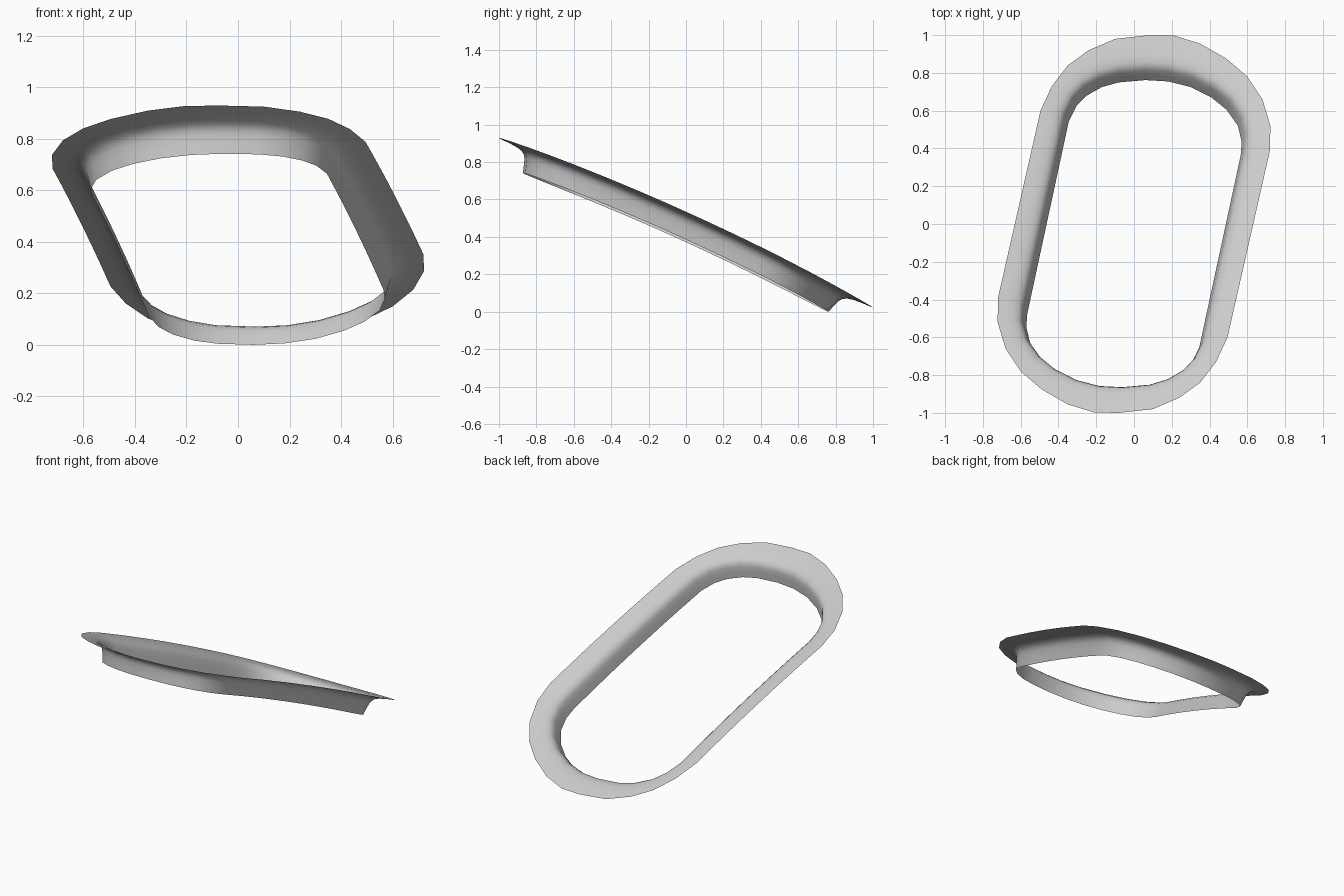
import bpy, bmesh
from mathutils import Vector

if "Cube" in bpy.data.objects:
    bpy.data.objects.remove(bpy.data.objects["Cube"])

# Half outlines in plan (the other half is the same turned 180 degrees)
OUTER = [(.72, .39), (.722, .52), (.68, .66), (.60, .78), (.49, .875), (.35, .955), (.21, .998),
         (.08, 1.0), (-.10, .98), (-.24, .92), (-.35, .84), (-.435, .73), (-.495, .60)]
INNER = [(.565, .42), (.57, .49), (.55, .575), (.49, .66), (.41, .725), (.30, .78), (.18, .81),
         (.06, .817), (-.08, .805), (-.17, .78), (-.25, .735), (-.305, .68), (-.345, .60)]
# Cross-section: fraction from outer to inner outline, depth below the tilted surface
PROFILE = [(0, 0), (.3, .006), (.55, .014), (.72, .025), (.82, .040), (.88, .06), (.94, .095), (1, .133)]
NORMAL = Vector((0, .415, .91))


def outline(half, cuts=6):
    """Close a half outline by 180 degree symmetry and subdivide its straight sides."""
    pts = [Vector(p) for p in half]
    a, b = pts[-1], -pts[0]
    pts += [a.lerp(b, i / cuts) for i in range(1, cuts)]
    return pts + [-p for p in pts]


def surface(p):
    """Sloping, slightly bowed face that the rim follows."""
    return Vector((p.x, p.y, .485 - .455 * p.y + .05 * (1 - p.y ** 2) + .015 * p.x))


# Flared rim running into the inner wall
bm = bmesh.new()
outer, inner = outline(OUTER), outline(INNER)
rings = [[bm.verts.new(surface(o.lerp(i, t)) - NORMAL * d) for o, i in zip(outer, inner)]
         for t, d in PROFILE]
n = len(outer)
for r0, r1 in zip(rings, rings[1:]):
    for k in range(n):
        m = (k + 1) % n
        bm.faces.new((r0[k], r0[m], r1[m], r1[k]))

# Stand on the ground
low = min(v.co.z for v in bm.verts)
bmesh.ops.translate(bm, verts=bm.verts, vec=(0, 0, -low))
for f in bm.faces:
    f.smooth = True

mesh = bpy.data.meshes.new("oval_bezel")
bm.to_mesh(mesh)
bm.free()
bpy.context.collection.objects.link(bpy.data.objects.new("oval_bezel", mesh))
